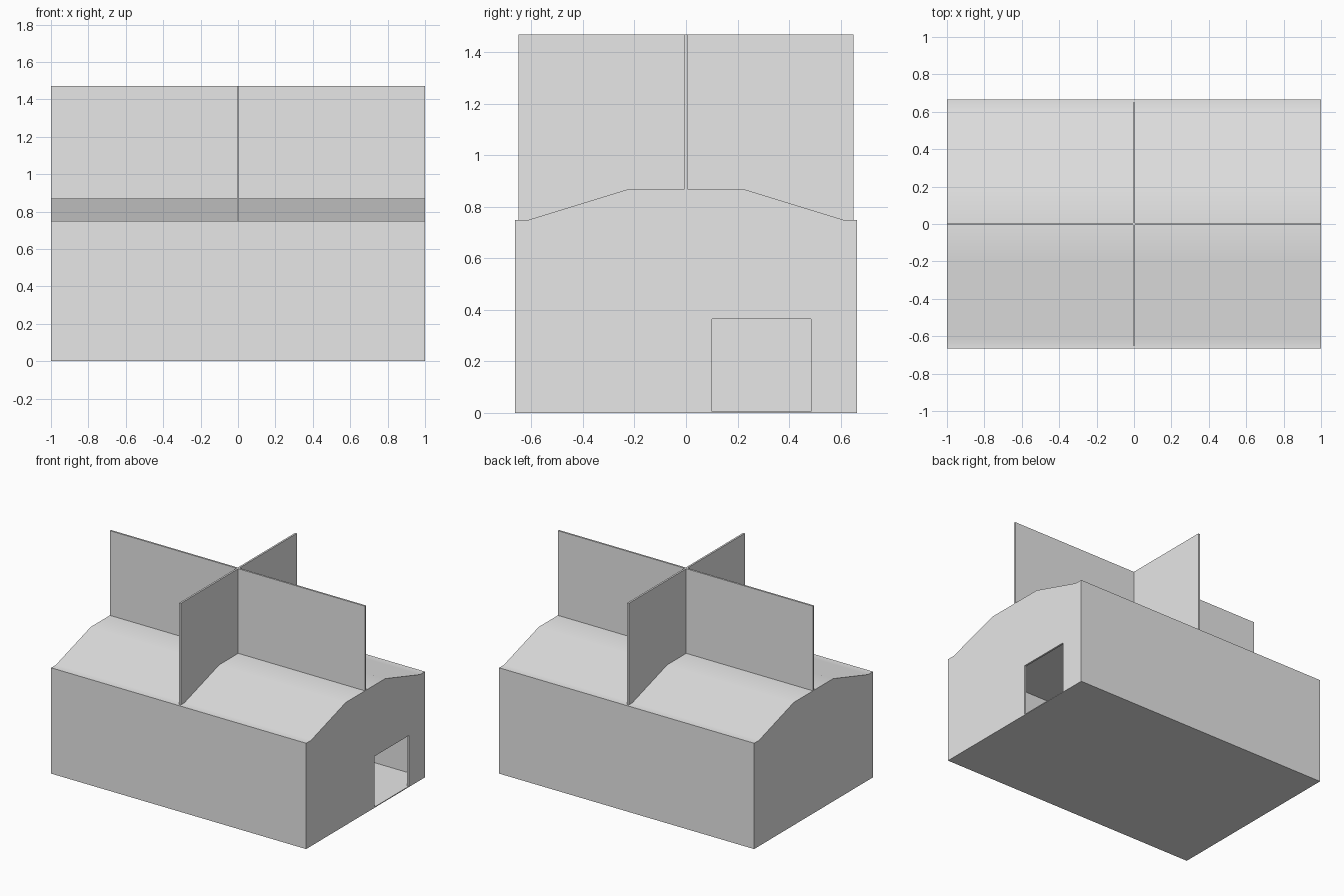
import bpy, bmesh, math

cube = bpy.data.objects.get("Cube")
if cube:
    bpy.data.objects.remove(cube, do_unlink=True)

grey = bpy.data.materials.new("plain_grey")
grey.use_nodes = True
grey.diffuse_color = (0.8, 0.8, 0.8, 1)
grey.node_tree.nodes["Principled BSDF"].inputs["Base Color"].default_value = (0.8, 0.8, 0.8, 1)


def prism(name, outline, x0, x1):
    """Solid made from a (y, z) outline swept along x."""
    bm = bmesh.new()
    base = bm.faces.new([bm.verts.new((x0, y, z)) for y, z in outline])
    swept = bmesh.ops.extrude_face_region(bm, geom=[base])["geom"]
    verts = [v for v in swept if isinstance(v, bmesh.types.BMVert)]
    bmesh.ops.translate(bm, verts=verts, vec=(x1 - x0, 0, 0))
    bmesh.ops.recalc_face_normals(bm, faces=bm.faces)
    mesh = bpy.data.meshes.new(name)
    bm.to_mesh(mesh)
    bm.free()
    mesh.materials.append(grey)
    obj = bpy.data.objects.new(name, mesh)
    bpy.context.collection.objects.link(obj)
    return obj


def block(name, x0, x1, y0, y1, z0, z1):
    return prism(name, [(y0, z0), (y1, z0), (y1, z1), (y0, z1)], x0, x1)


def cut(obj, cutter):
    cutter.hide_render = True
    mod = obj.modifiers.new("cut", "BOOLEAN")
    mod.operation = "DIFFERENCE"
    mod.solver = "EXACT"
    mod.object = cutter
    bpy.context.view_layer.objects.active = obj
    bpy.ops.object.modifier_apply(modifier=mod.name)
    bpy.data.objects.remove(cutter, do_unlink=True)


width = 0.665   # half depth of the house
wall = 0.013    # wall and panel thickness
eave, ridge, top = 0.75, 0.87, 1.47
floor = 0.006

# Roof line from front to back
half = [(0.22, ridge), (0.61, eave)]
roof = [(-y, z) for y, z in reversed(half)] + half

# Hollow house with a ledge beside the roof and a doorway in one end
house = prism("house_body", [(-width, 0), (-width, eave)] + roof
              + [(width, eave), (width, 0)], -1, 1)
cut(house, block("room_cutter", -1 + wall, 1 - wall,
                 -width + wall, width - wall, floor, eave - 0.01))
cut(house, block("door_cutter", 0.9, 1.1, 0.10, 0.485, floor, 0.365))

# Smooth roof, sharp walls
bpy.ops.object.select_all(action="DESELECT")
house.select_set(True)
bpy.context.view_layer.objects.active = house
bpy.ops.object.shade_smooth_by_angle(angle=math.radians(30))

# Crossed upright panels on the roof
block("long_panel", -1, 1, -wall / 2, wall / 2, ridge, top)
end = 0.65
prism("cross_panel", [(-end, top), (-end, eave)] + roof
      + [(end, eave), (end, top)], -wall / 2, wall / 2)
